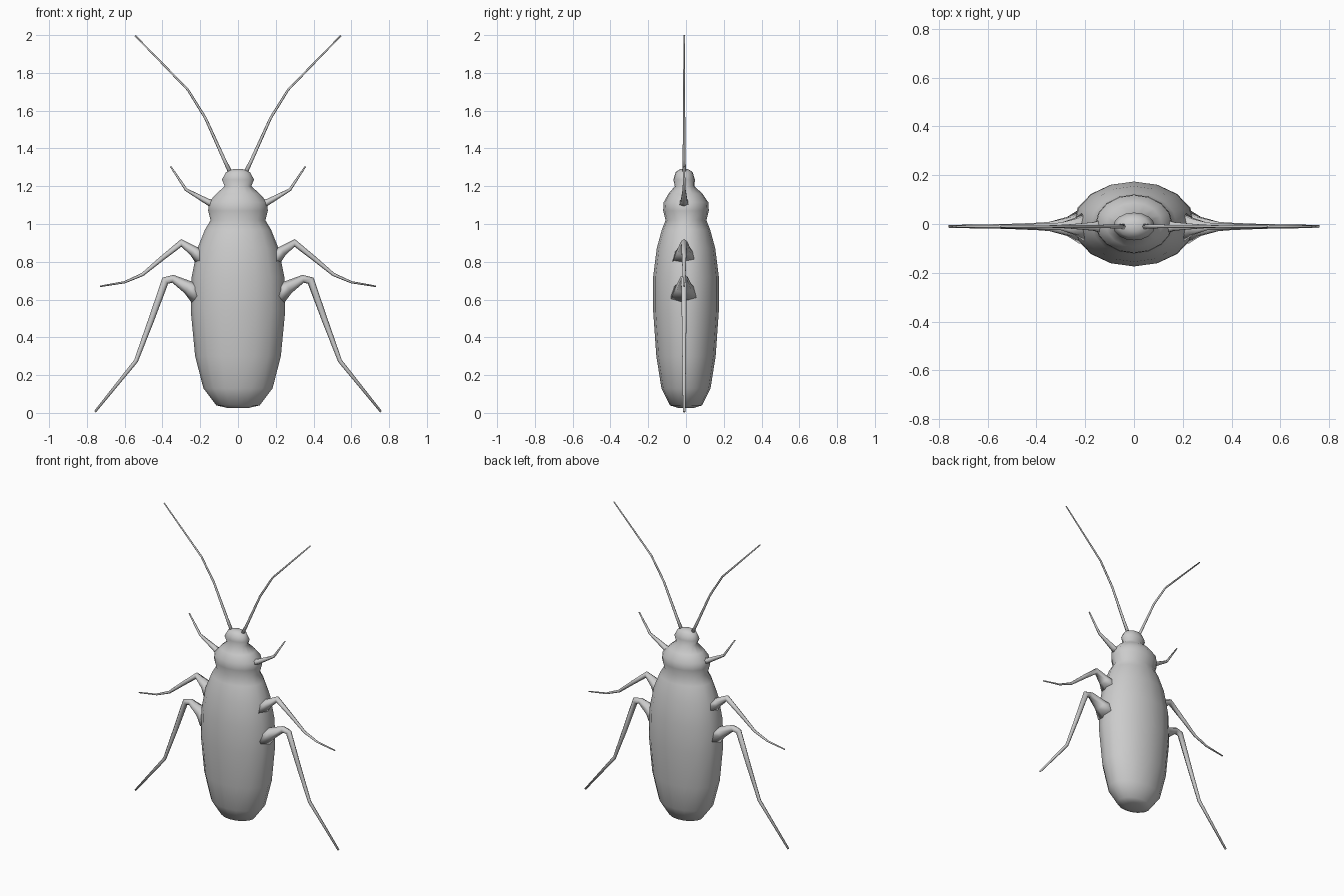
import bpy, bmesh, math
from mathutils import Vector

if "Cube" in bpy.data.objects:
    bpy.data.objects.remove(bpy.data.objects["Cube"])

shell = bpy.data.materials.new("shell grey")
shell.diffuse_color = (0.6, 0.6, 0.6, 1)
shell.use_nodes = True
shell.node_tree.nodes["Principled BSDF"].inputs["Base Color"].default_value = shell.diffuse_color


def loft(name, rings, angle=180):
    """Skin a list of rings (lists of points) and cap both ends."""
    bm = bmesh.new()
    rows = [[bm.verts.new(p) for p in ring] for ring in rings]
    n = len(rows[0])
    for a, b in zip(rows, rows[1:]):
        for i in range(n):
            j = (i + 1) % n
            bm.faces.new((a[i], a[j], b[j], b[i]))
    bm.faces.new(rows[0])
    bm.faces.new(rows[-1])
    bmesh.ops.recalc_face_normals(bm, faces=bm.faces)
    mesh = bpy.data.meshes.new(name)
    bm.to_mesh(mesh)
    bm.free()
    mesh.materials.append(shell)
    ob = bpy.data.objects.new(name, mesh)
    bpy.context.collection.objects.link(ob)
    bpy.context.view_layer.objects.active = ob
    ob.select_set(True)
    bpy.ops.object.shade_smooth_by_angle(angle=math.radians(angle))
    ob.select_set(False)
    return ob


def oval(z, rx, ry, cy=0.0, n=16):
    return [(rx * math.cos(2 * math.pi * i / n),
             cy + ry * math.sin(2 * math.pi * i / n), z) for i in range(n)]


def limb(name, path, n=6):
    """Mirrored pair of jointed tubes; path points are x, z, radius, depth radius."""
    pts = [Vector((p[0], p[1])) for p in path]
    for side, label in ((1, "right"), (-1, "left")):
        rings = []
        for k, (x, z, r, ry) in enumerate(path):
            d_in = (pts[k] - pts[max(k - 1, 0)]).normalized()
            d_out = (pts[min(k + 1, len(pts) - 1)] - pts[k]).normalized()
            d = (d_in + d_out).normalized()
            ring = []
            for i in range(n):
                a = 2 * math.pi * i / n
                c = r * math.cos(a)
                ring.append((side * (x - d.y * c), -0.01 + ry * math.sin(a), z + d.x * c))
            rings.append(ring)
        loft(f"{name}_{label}", rings)


# Abdomen, thorax shield and head form one continuous skin
loft("body", [oval(*s) for s in (
    (0.027, 0.06, 0.045), (0.04, 0.115, 0.085), (0.13, 0.183, 0.13),
    (0.30, 0.227, 0.157), (0.54, 0.25, 0.174), (0.72, 0.245, 0.174),
    (0.87, 0.215, 0.155), (0.97, 0.175, 0.128), (1.02, 0.145, 0.108),
    (1.07, 0.158, 0.121), (1.115, 0.155, 0.118), (1.16, 0.115, 0.09, -0.003),
    (1.20, 0.07, 0.052, -0.007), (1.235, 0.085, 0.057, -0.01),
    (1.275, 0.063, 0.045, -0.01), (1.291, 0.025, 0.02, -0.01))])

# Antennae
limb("antenna", [(0.03, 1.25, .012, .012), (0.075, 1.345, .009, .009),
                 (0.172, 1.56, .007, .007), (0.265, 1.71, .006, .006),
                 (0.545, 1.998, .004, .004)])
# Front legs
limb("front_leg", [(0.12, 1.10, .024, .035), (0.165, 1.12, .016, .02),
                   (0.275, 1.182, .008, .009), (0.357, 1.305, .004, .005)])
# Middle legs
limb("middle_leg", [(0.19, 0.82, .045, .07), (0.235, 0.857, .028, .04),
                    (0.30, 0.90, .02, .018), (0.40, 0.82, .013, .013),
                    (0.505, 0.733, .009, .009), (0.60, 0.692, .006, .007),
                    (0.73, 0.67, .004, .005)])
# Hind legs
limb("hind_leg", [(0.21, 0.63, .06, .08), (0.265, 0.665, .036, .045),
                  (0.345, 0.71, .021, .022), (0.385, 0.70, .022, .018),
                  (0.46, 0.49, .016, .014), (0.54, 0.275, .011, .011),
                  (0.757, 0.006, .006, .007)])
